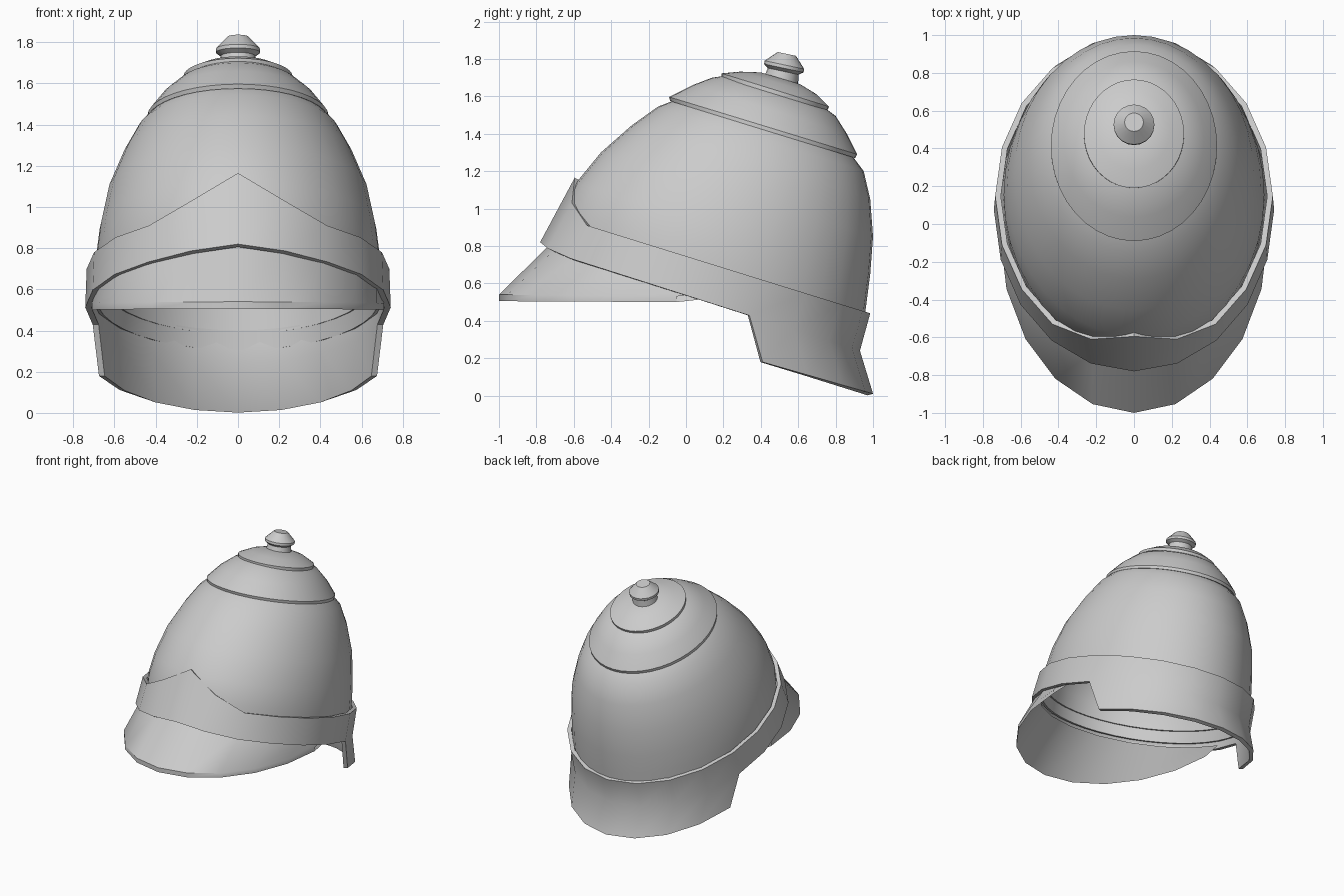
import bpy, math
from mathutils import Vector, Matrix

if "Cube" in bpy.data.objects:
    bpy.data.objects.remove(bpy.data.objects["Cube"])


def ring_point(ring, t):
    """Point on a tilted ellipse: ring = (front y, front z, back y, back z, half width)."""
    fy, fz, by, bz, hw = ring
    k = (1 - math.cos(t)) / 2
    return [hw * math.sin(t), fy + (by - fy) * k, fz + (bz - fz) * k]


def finish(name, verts, faces, thick=0, angle=35):
    me = bpy.data.meshes.new(name)
    me.from_pydata(verts, [], faces)
    me.update()
    ob = bpy.data.objects.new(name, me)
    bpy.context.collection.objects.link(ob)
    bpy.ops.object.select_all(action='DESELECT')
    bpy.context.view_layer.objects.active = ob
    ob.select_set(True)
    if thick:
        m = ob.modifiers.new("thickness", 'SOLIDIFY')
        m.thickness = thick
        m.offset = -1
        bpy.ops.object.modifier_apply(modifier=m.name)
    bpy.ops.object.shade_smooth_by_angle(angle=math.radians(angle))
    return ob


def loft(name, rings, sides, thick=0, cap=False):
    """Skin closed rings listed from bottom to top."""
    verts = [ring_point(r, 2 * math.pi * i / sides) for r in rings for i in range(sides)]
    faces = []
    for j in range(len(rings) - 1):
        for i in range(sides):
            a, b = j * sides + i, j * sides + (i + 1) % sides
            faces.append((a, b, b + sides, a + sides))
    if cap:
        n = (len(rings) - 1) * sides
        faces.append(tuple(range(n, n + sides)))
    return finish(name, verts, faces, thick)


# Main shell, rising to a small shoulder under the first cap
loft("dome", [
    (-.68, .885, .95, .38, .69),
    (-.655, 1.0, .967, .51, .69),
    (-.59, 1.135, .985, .65, .672),
    (-.455, 1.30, 1.0, .85, .632),
    (-.29, 1.445, .985, 1.05, .558),
    (-.15, 1.545, .95, 1.20, .487),
    (-.06, 1.58, .89, 1.28, .43)], 40, .03)

# Stepped crown caps
loft("lower_crown_cap", [
    (-.085, 1.575, .905, 1.27, .44),
    (-.09, 1.597, .915, 1.29, .44),
    (.035, 1.66, .86, 1.40, .37),
    (.14, 1.70, .80, 1.495, .29),
    (.21, 1.71, .74, 1.54, .23)], 40, .02)
loft("upper_crown_cap", [
    (.19, 1.70, .755, 1.525, .265),
    (.19, 1.723, .765, 1.545, .265),
    (.29, 1.732, .70, 1.61, .19),
    (.40, 1.728, .61, 1.665, .10)], 40, 0, True)

# Inner head liner
loft("liner", [
    (-.70, .80, .935, .305, .705),
    (-.68, .90, .94, .40, .69)], 40, .02)

# Band with pointed front, continuing into the flared neck guard at the back
N = 20
top = (-.69, .96, .985, .44, .735)
mid = (-.78, .785, .93, .24, .742)
low = (-.708, .50, 1.0, .01, .71)
angles = [2 * math.pi * i / N for i in range(N)]
upper = [ring_point(top, t) for t in angles]
lower = [ring_point(mid, t) for t in angles]
for i, y, z, lift in ((0, -.595, 1.165, .035), (1, -.61, 1.03, .015), (N - 1, -.61, 1.03, .015)):
    upper[i][1:] = (y, z)
    lower[i][2] += lift
guard = [ring_point(low, angles[i]) for i in range(6, 15)]
faces = [(i, (i + 1) % N, N + (i + 1) % N, N + i) for i in range(N)]
faces += [(2 * N + k, 2 * N + k + 1, k + 7, k + 6) for k in range(8)]
finish("band_and_neck_guard", lower + upper + guard, faces, .03)

# Front peak: underside, rim and top surface over the front half
rings = [
    (-.70, .775, .92, .26, .695),
    (-1.0, .505, .90, .495, .71),
    (-1.0, .54, .90, .52, .71),
    (-.72, .815, .92, .295, .71)]
n = 11
verts = [ring_point(r, math.pi * (i / (n - 1) - .5)) for r in rings for i in range(n)]
faces = [(j * n + i, j * n + i + 1, (j + 1) * n + i + 1, (j + 1) * n + i)
         for j in range(3) for i in range(n - 1)]
finish("visor", verts, faces)

# Knob on top, leaning with the crown
profile = [(.1, -.04), (.084, .055), (.108, .072), (.108, .09), (.05, .15)]
rot = Matrix.Rotation(math.radians(-12), 4, 'X')
base = Vector((0, .508, 1.68))
S = 20
verts = [base + rot @ Vector((r * math.sin(2 * math.pi * i / S), -r * math.cos(2 * math.pi * i / S), h))
         for r, h in profile for i in range(S)]
faces = [(j * S + i, j * S + (i + 1) % S, (j + 1) * S + (i + 1) % S, (j + 1) * S + i)
         for j in range(len(profile) - 1) for i in range(S)]
faces.append(tuple(range(4 * S, 5 * S)))
finish("knob", verts, faces)
